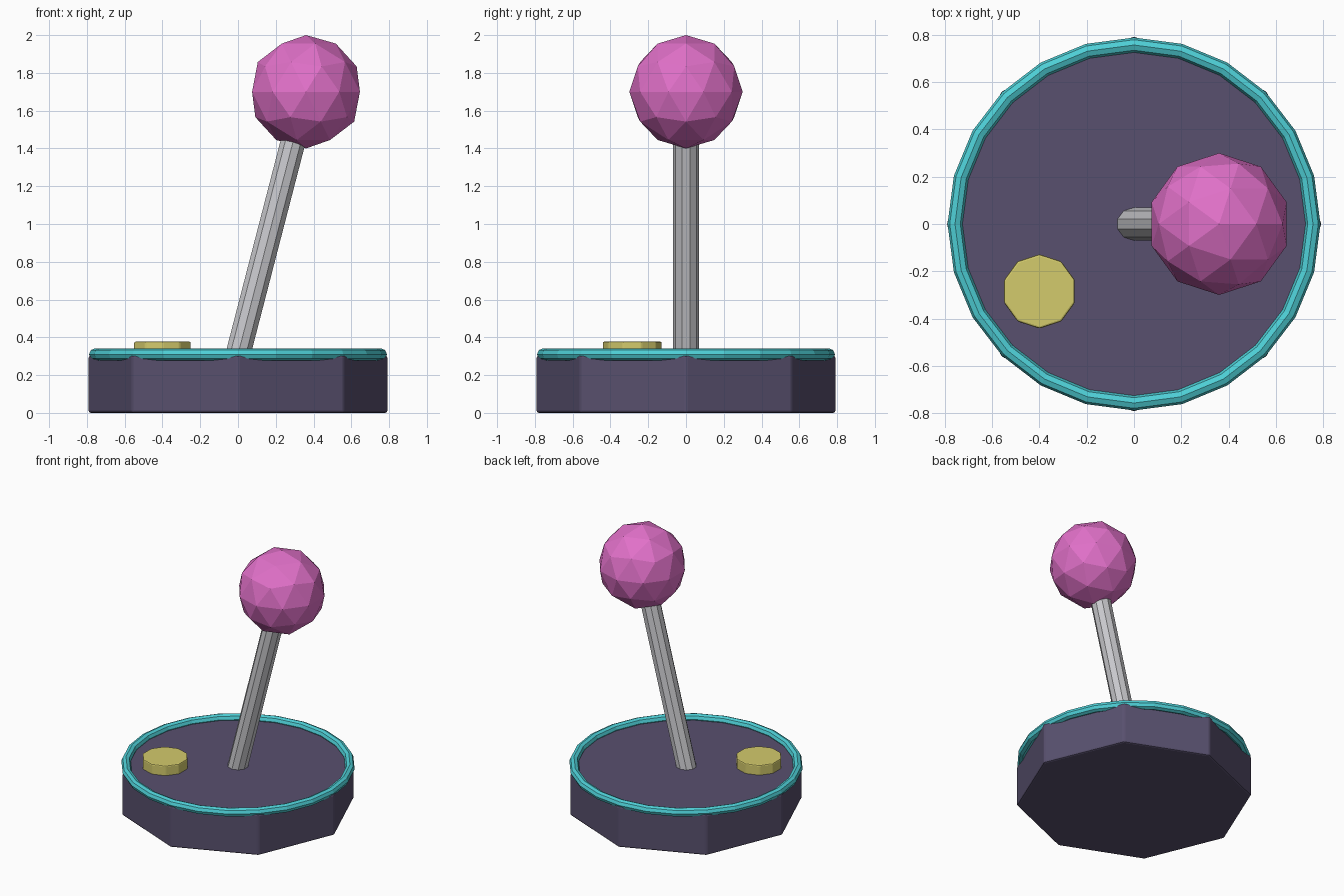
import bpy
from math import pi
from mathutils import Vector

cube = bpy.data.objects.get("Cube")
if cube:
    bpy.data.objects.remove(cube, do_unlink=True)


def material(name, rgb):
    """Make a flat material from 0-255 display values."""
    lin = [((c / 255 + 0.055) / 1.055) ** 2.4 for c in rgb] + [1.0]
    mat = bpy.data.materials.new(name)
    mat.use_nodes = True
    mat.diffuse_color = lin
    shader = mat.node_tree.nodes["Principled BSDF"]
    shader.inputs["Base Color"].default_value = lin
    return mat


def finish(name, mat, bevel=0.0):
    """Name and colour the active object, with an optional softened edge."""
    obj = bpy.context.object
    obj.name = name
    obj.data.materials.append(mat)
    if bevel:
        mod = obj.modifiers.new("soft_edge", "BEVEL")
        mod.width = bevel
        mod.segments = 2
    return obj


def prism(name, mat, sides, radius, start, end, bevel=0.0):
    """Straight prism running between two points."""
    start, end = Vector(start), Vector(end)
    axis = end - start
    bpy.ops.mesh.primitive_cylinder_add(
        vertices=sides, radius=radius, depth=axis.length, location=(start + end) / 2)
    obj = finish(name, mat, bevel)
    obj.rotation_euler.y = Vector((0, 0, 1)).angle(axis)
    return obj


purple = material("dark purple", (88, 80, 110))
cyan = material("turquoise", (78, 207, 214))
grey = material("light grey", (202, 202, 206))
pink = material("pink", (224, 112, 200))
yellow = material("mustard yellow", (212, 203, 108))

ball_centre = Vector((0.36, 0, 1.70))
pivot = Vector((0, 0, 0.31))

# Eight-sided base
prism("base", purple, 8, 0.793, (0, 0, 0), (0, 0, 0.304), 0.012)

# Rim around the top of the base
bpy.ops.mesh.primitive_torus_add(
    major_segments=24, minor_segments=8, major_radius=0.757,
    minor_radius=0.0315, location=(0, 0, 0.31))
finish("rim", cyan)

# Leaning stick, sunk into the base and the ball
lean = (ball_centre - pivot).normalized()
prism("stick", grey, 10, 0.069, pivot - lean * 0.08, ball_centre)

# Faceted ball on the end of the stick
bpy.ops.mesh.primitive_ico_sphere_add(subdivisions=2, radius=0.30, location=ball_centre)
finish("ball_knob", pink)

# Push button
prism("button", yellow, 10, 0.157, (-0.4, -0.285, 0.25), (-0.4, -0.285, 0.377), 0.008)
